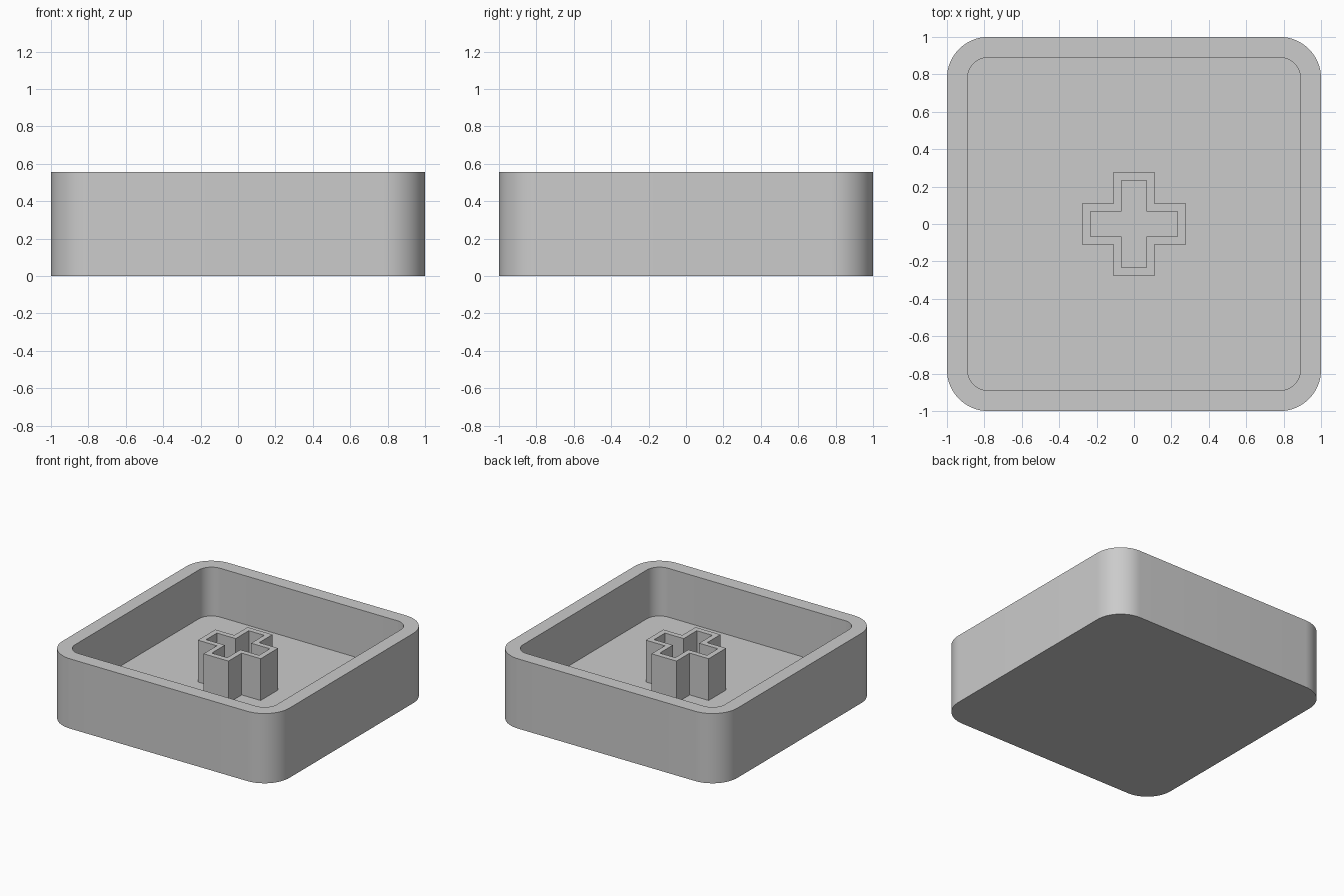
import bpy
import bmesh
import math

cube = bpy.data.objects.get("Cube")
if cube:
    bpy.data.objects.remove(cube, do_unlink=True)

HEIGHT, FLOOR, STEM_TOP = 0.556, 0.167, 0.5

grey = bpy.data.materials.new("plain grey")
grey.use_nodes = True
grey.diffuse_color = (0.6, 0.6, 0.6, 1)
grey.node_tree.nodes["Principled BSDF"].inputs["Base Color"].default_value = (0.6, 0.6, 0.6, 1)


def rounded_square(half, radius, steps=16):
    """Outline of a square with rounded corners, counter-clockwise."""
    points = []
    for quarter in range(4):
        middle = math.radians(45 + 90 * quarter)
        cx = math.copysign(half - radius, math.cos(middle))
        cy = math.copysign(half - radius, math.sin(middle))
        for i in range(steps + 1):
            a = math.pi / 2 * (quarter + i / steps)
            points.append((cx + radius * math.cos(a), cy + radius * math.sin(a)))
    return points


def cross(reach, width):
    """Outline of a plus shape, counter-clockwise."""
    points = []
    arm = [(reach, -width), (reach, width), (width, width)]
    for quarter in range(4):
        c, s = [(1, 0), (0, 1), (-1, 0), (0, -1)][quarter]
        points += [(x * c - y * s, x * s + y * c) for x, y in arm]
    return points


def loft(name, levels):
    """Closed solid through a list of (outline, height) rings."""
    bm = bmesh.new()
    rings = [[bm.verts.new((x, y, z)) for x, y in outline] for outline, z in levels]
    for low, high in zip(rings, rings[1:]):
        for i in range(len(low)):
            j = (i + 1) % len(low)
            bm.faces.new((low[i], low[j], high[j], high[i]))
    bm.faces.new(rings[0][::-1])
    bm.faces.new(rings[-1])
    bmesh.ops.recalc_face_normals(bm, faces=bm.faces[:])
    mesh = bpy.data.meshes.new(name)
    bm.to_mesh(mesh)
    bm.free()
    mesh.materials.append(grey)
    obj = bpy.data.objects.new(name, mesh)
    bpy.context.collection.objects.link(obj)
    return obj


# Open tray: outer wall, rim, inner wall and floor
outer = rounded_square(1.0, 0.22)
inner = rounded_square(0.89, 0.11)
tray = loft("tray", [(outer, 0), (outer, HEIGHT), (inner, HEIGHT), (inner, FLOOR)])
bpy.ops.object.select_all(action="DESELECT")
tray.select_set(True)
bpy.context.view_layer.objects.active = tray
bpy.ops.object.shade_smooth_by_angle(angle=math.radians(30))

# Hollow plus-shaped stem standing in the middle of the floor
stem_outer = cross(0.277, 0.11)
stem_inner = cross(0.233, 0.068)
loft("stem", [(stem_outer, FLOOR - 0.01), (stem_outer, STEM_TOP),
              (stem_inner, STEM_TOP), (stem_inner, FLOOR + 0.002)])
